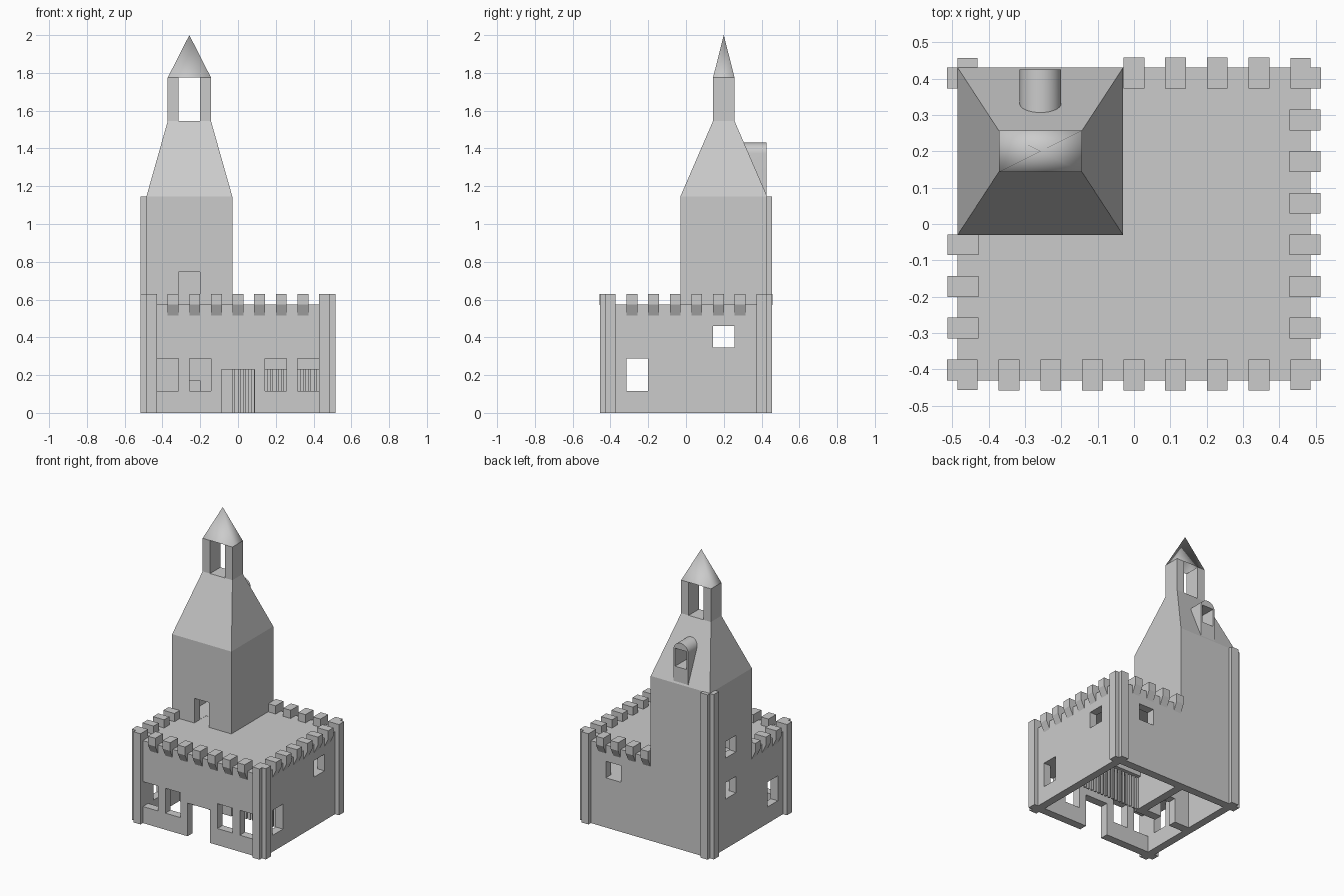
import bpy, bmesh, math
from mathutils import Matrix, Vector

if "Cube" in bpy.data.objects:
    bpy.data.objects.remove(bpy.data.objects["Cube"])


def mesh_object(name, bm):
    bmesh.ops.recalc_face_normals(bm, faces=bm.faces)
    me = bpy.data.meshes.new(name)
    bm.to_mesh(me)
    bm.free()
    ob = bpy.data.objects.new(name, me)
    bpy.context.collection.objects.link(ob)
    return ob


def add_box(bm, x0, x1, y0, y1, z0, z1):
    m = Matrix.Translation(((x0 + x1) / 2, (y0 + y1) / 2, (z0 + z1) / 2))
    m = m @ Matrix.Diagonal((x1 - x0, y1 - y0, z1 - z0, 1))
    bmesh.ops.create_cube(bm, size=1, matrix=m)


def boxes(name, *dims):
    bm = bmesh.new()
    for d in dims:
        add_box(bm, *d)
    return mesh_object(name, bm)


def add_prism(bm, points, direction):
    f = bm.faces.new([bm.verts.new(p) for p in points])
    ext = bmesh.ops.extrude_face_region(bm, geom=[f])
    vs = [v for v in ext["geom"] if isinstance(v, bmesh.types.BMVert)]
    bmesh.ops.translate(bm, verts=vs, vec=direction)
    return vs


def carve(ob, *dims):
    for d in dims:
        cutter = boxes("cutter", d)
        cutter.hide_render = True
        mod = ob.modifiers.new("cut", "BOOLEAN")
        mod.operation, mod.solver, mod.object = "DIFFERENCE", "EXACT", cutter
        bpy.context.view_layer.objects.active = ob
        bpy.ops.object.modifier_apply(modifier=mod.name)
        bpy.data.objects.remove(cutter)


X, Y, ROOF, TOP = 0.485, 0.43, 0.573, 1.145
CX, CY, B = -0.2575, 0.2, 0.0573     # tower axis, building block size
W0, W1 = CX - B, CX + B              # opening on the tower axis

# House with rooms on two floors, windows, doors
house = boxes("house_walls", (-X, X, -Y, Y, 0, ROOF))
carve(house,
      (-0.43, 0.43, -0.373, -0.03, -0.1, 0.288),
      (-0.03, 0.43, 0.03, 0.373, -0.1, 0.288),
      (-0.43, -0.087, 0.03, 0.373, -0.1, 0.288),
      (-0.03, 0.43, -0.1, 0.1, -0.1, 0.23),
      (W0, W1, -0.1, 0.1, -0.1, 0.172),
      (-0.43, 0.43, -0.373, -0.03, 0.345, 0.515),
      (-0.03, 0.43, -0.1, 0.373, 0.345, 0.515),
      (-0.43, -0.087, 0.03, 0.373, 0.345, 0.515),
      (-0.087, 0.087, -0.6, -0.2, -0.1, 0.23),
      (-1, 1, -0.315, -0.2, 0.115, 0.288),
      (-1, 1, 0.143, 0.257, 0.345, 0.46),
      (0.2, 0.315, 0.3, 0.6, 0.345, 0.46))
carve(house, *[(x, x + 0.115, -0.6, -0.3, 0.115, 0.288)
               for x in (-0.43, -0.2575, 0.1425, 0.315)])

# Row of bars across the back room
boxes("cell_bars", *[(x, x + 0.0144, -0.007, 0.007, 0, 0.23)
                     for x in [-0.03 + 0.0288 * i for i in range(16)]])

# Upper tower
tower = boxes("tower", (-X, -0.03, -0.03, Y, ROOF, TOP))
carve(tower,
      (-0.43, -0.087, 0.03, 0.373, ROOF + 0.001, 1.088),
      (W0, W1, -0.2, 0.1, 0.5, 0.745),
      (-0.6, -0.3, 0.143, 0.257, 0.63, 0.745))

# Corner piers, taller beside the tower
for name, sx, sy, h in (("front_left", -1, -1, 0.63), ("front_right", 1, -1, 0.63),
                        ("back_right", 1, 1, 0.63), ("back_left", -1, 1, TOP)):
    def span(s, a, b):
        return tuple(sorted((s * a, s * b)))
    if name == "back_left":
        # only the ribs outside the tower faces
        boxes(name + "_pier",
              (-X, -0.43, Y - 0.01, 0.456, 0, h), (-0.515, -X + 0.01, 0.373, Y, 0, h))
    else:
        boxes(name + "_pier",
              (*span(sx, 0.43, X), *span(sy, 0.373, 0.456), 0, h),
              (*span(sx, 0.43, 0.515), *span(sy, 0.373, Y), 0, h))

# Merlons on sloping corbels
bm = bmesh.new()


def merlon(centre, out):
    along = Vector((0, 0, 1)).cross(out)
    prof = [(-0.057, 0.63), (0.028, 0.63), (0.028, 0.573), (0, 0.515), (0, 0.57), (-0.057, 0.57)]
    add_prism(bm, [centre + out * d + Vector((0, 0, z)) - along * B / 2 for d, z in prof], along * B)


S = 2 * B
for i in range(-3, 4):
    merlon(Vector((i * S, -Y, 0)), Vector((0, -1, 0)))
    if i >= 0:
        merlon(Vector((i * S, Y, 0)), Vector((0, 1, 0)))
for i in range(6):
    y = (i - 2.5) * S
    merlon(Vector((X, y, 0)), Vector((1, 0, 0)))
    if i < 3:
        merlon(Vector((-X, y, 0)), Vector((-1, 0, 0)))
mesh_object("battlements", bm)

# Tapered tower roof
bm = bmesh.new()
low = [(-X, -0.03), (-0.03, -0.03), (-0.03, Y), (-X, Y)]
high = [(-0.372, 0.143), (-0.143, 0.143), (-0.143, 0.257), (-0.372, 0.257)]
lo = [bm.verts.new((*p, TOP)) for p in low]
hi = [bm.verts.new((*p, 1.545)) for p in high]
bm.faces.new(lo)
bm.faces.new(hi)
for i in range(4):
    j = (i + 1) % 4
    bm.faces.new((lo[i], lo[j], hi[j], hi[i]))
roof = mesh_object("tapered_roof", bm)

# Arched dormer at the back of the roof
bm = bmesh.new()
prof = [(W0, 1.15), (W1, 1.15)]
prof += [(CX + B * math.cos(a), 1.373 + B * math.sin(a))
         for a in [math.pi * k / 16 for k in range(17)]]
add_prism(bm, [(x, 0.25, z) for x, z in prof], Vector((0, 0.175, 0)))
# slope the hidden end so it stays inside the roof
for v in bm.verts:
    if v.co.y < 0.3:
        v.co.y = 0.425 - (v.co.z - TOP) * 0.43
dormer = mesh_object("dormer", bm)
recess = (W0 + 0.014, W1 - 0.014, 0.27, 0.5, 1.26, 1.385)
carve(dormer, recess)
carve(roof, recess)
bpy.ops.object.select_all(action='DESELECT')
dormer.select_set(True)
bpy.context.view_layer.objects.active = dormer
bpy.ops.object.shade_smooth_by_angle(angle=math.radians(30))

# Belfry posts
boxes("belfry_posts", (-0.372, W0, 0.143, 0.257, 1.545, 1.775),
      (W1, -0.143, 0.143, 0.257, 1.545, 1.775))

# Smooth shaded pointed cap, open underneath
bm = bmesh.new()
base = [bm.verts.new((*p, 1.775)) for p in high]
apex = bm.verts.new((CX, CY, 2.0))
for i in range(4):
    bm.faces.new((base[i], base[(i + 1) % 4], apex))
cap = mesh_object("pointed_cap", bm)
for p in cap.data.polygons:
    p.use_smooth = True
